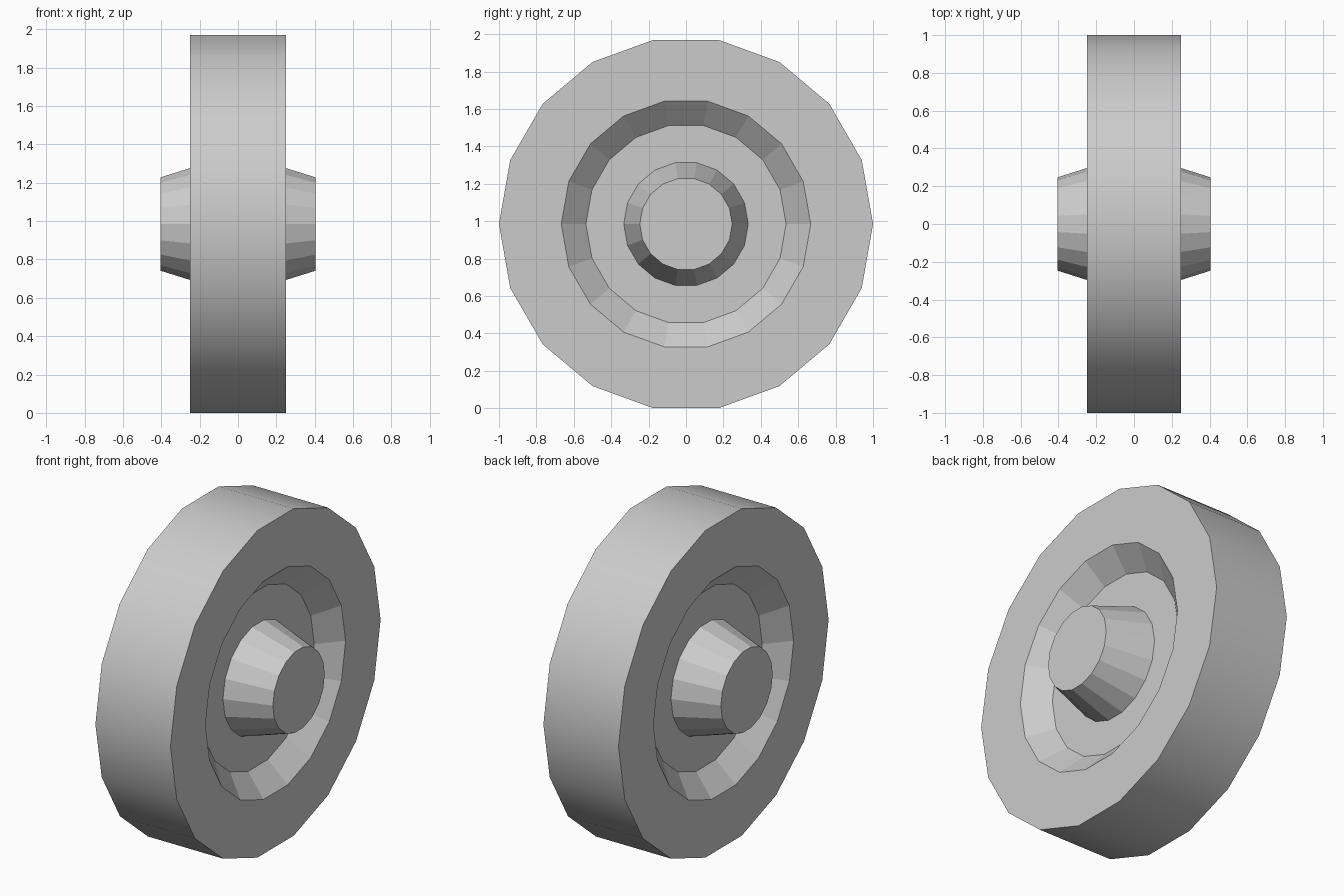
import bpy, bmesh
from math import cos, sin, pi

if "Cube" in bpy.data.objects:
    bpy.data.objects.remove(bpy.data.objects["Cube"])

SIDES = 18
RADIUS = 1.0
AXLE_Z = RADIUS * cos(pi / SIDES)   # flat facet rests on the ground

# Half profile (x, radius): hub tip, hub base, dish floor, dish lip, tread edge
half = [(0.405, 0.247), (0.133, 0.333), (0.133, 0.535), (0.25, 0.667), (0.25, RADIUS)]
profile = half + [(-x, r) for x, r in reversed(half)]
TREAD = len(half) - 1               # profile segment forming the tread

bm = bmesh.new()


def ring(x, r):
    return [bm.verts.new((x, r * cos(2 * pi * i / SIDES), AXLE_Z + r * sin(2 * pi * i / SIDES)))
            for i in range(SIDES)]


# Wheel body: profile turned around the x axis
rings = [ring(x, r) for x, r in profile]
for k, (a, b) in enumerate(zip(rings, rings[1:])):
    for i in range(SIDES):
        j = (i + 1) % SIDES
        face = bm.faces.new((a[i], a[j], b[j], b[i]))
        face.smooth = k == TREAD

# Hub end caps
bm.faces.new(rings[0])
bm.faces.new(rings[-1])
bmesh.ops.recalc_face_normals(bm, faces=bm.faces[:])

# Crisp edges everywhere except across the smooth tread
for e in bm.edges:
    e.smooth = all(f.smooth for f in e.link_faces)

mesh = bpy.data.meshes.new("wheel")
bm.to_mesh(mesh)
bm.free()
wheel = bpy.data.objects.new("wheel", mesh)
bpy.context.collection.objects.link(wheel)
